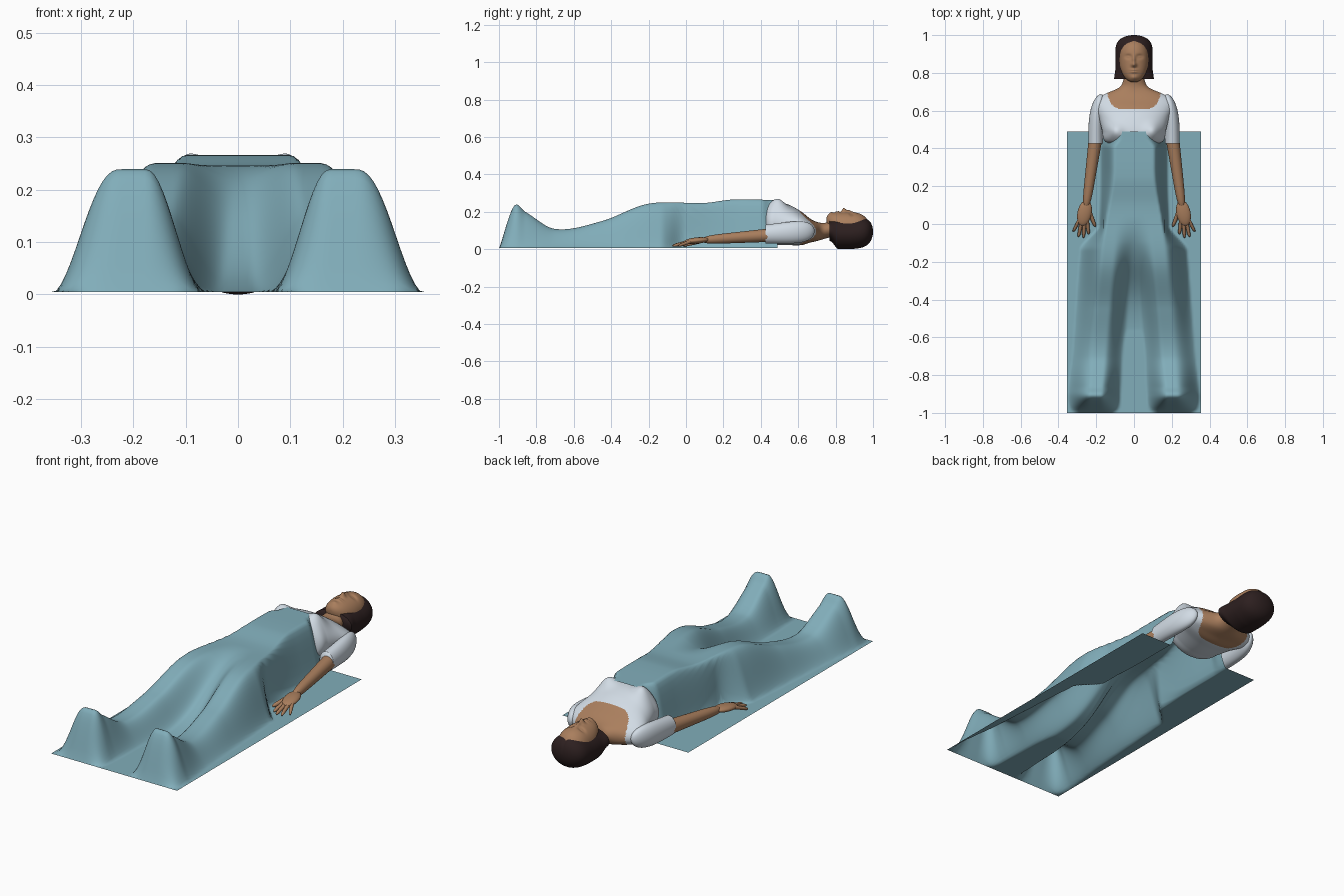
import bpy, bmesh, math

if "Cube" in bpy.data.objects:
    bpy.data.objects.remove(bpy.data.objects["Cube"])


def material(name, *rgb):
    mat = bpy.data.materials.new(name)
    mat.use_nodes = True
    mat.diffuse_color = (*rgb, 1)
    mat.node_tree.nodes["Principled BSDF"].inputs["Base Color"].default_value = (*rgb, 1)
    return mat


TEAL = material("teal cloth", .22, .42, .49)
WHITE = material("pale shirt", .64, .71, .78)
SKIN = material("skin", .4, .21, .11)
HAIR = material("dark hair", .026, .014, .014)


def mix(start, end, amount):
    return start + (end - start) * amount


def clamp(value):
    return min(max(value, 0), 1)


def ease(value):
    return (1 - math.cos(math.pi * clamp(value))) / 2


def dome(value, power=2):
    """Radius factor that closes a shape roundly as value goes to one."""
    return math.sqrt(max(1 - abs(value) ** power, .001))


def sample(rows, position):
    """Smooth interpolation of rows whose first entry is the position."""
    index = 0
    while index < len(rows) - 2 and position > rows[index + 1][0]:
        index += 1
    here, there = rows[index], rows[index + 1]
    before = rows[max(index - 1, 0)]
    after = rows[min(index + 2, len(rows) - 1)]
    span = there[0] - here[0]
    u = clamp((position - here[0]) / span)
    v = 1 - u
    values = []
    for p, a, b, n in list(zip(before, here, there, after))[1:]:
        slope_a = (b - p) / (there[0] - before[0]) * span
        slope_b = (n - a) / (after[0] - here[0]) * span
        values.append(a * v * v * (1 + 2 * u) + b * u * u * (1 + 2 * v)
                      + slope_a * u * v * v - slope_b * u * u * v)
    return values


def finish(name, bm, materials, mirror=False, rule=None):
    bmesh.ops.recalc_face_normals(bm, faces=bm.faces)
    for face in bm.faces:
        face.smooth = True
        if rule:
            face.material_index = rule(face.calc_center_median())
    mesh = bpy.data.meshes.new(name)
    bm.to_mesh(mesh)
    bm.free()
    for mat in materials:
        mesh.materials.append(mat)
    part = bpy.data.objects.new(name, mesh)
    bpy.context.collection.objects.link(part)
    if mirror:
        part.modifiers.new("mirror", 'MIRROR')


def loft(name, start, end, section, materials, steps=20, sides=24,
         mirror=False, rule=None, relief=None):
    """Ellipses along y; section(y) gives centre x, centre z, radius x, radius z."""
    bm = bmesh.new()
    rings = []
    for step in range(steps + 1):
        y = mix(start, end, ease(step / steps))
        centre_x, centre_z, radius_x, radius_z = section(y)
        ring = []
        for side in range(sides):
            angle = math.tau * side / sides
            x = centre_x + radius_x * math.cos(angle)
            z = centre_z + radius_z * math.sin(angle)
            if relief:
                z += relief(x, y) * math.sqrt(max(math.sin(angle), 0))
            ring.append(bm.verts.new((x, y, z)))
        rings.append(ring)
    for ring, following in zip(rings, rings[1:]):
        for side in range(sides):
            bm.faces.new((ring[side - 1], ring[side], following[side], following[side - 1]))
    bm.faces.new(rings[0])
    bm.faces.new(rings[-1])
    finish(name, bm, materials, mirror, rule)


def limb(name, tip, base, tip_radius, base_radius):
    """Mirrored pair of tapered tubes with a rounded tip."""
    def section(y):
        along = (y - tip[1]) / (base[1] - tip[1])
        radius = mix(tip_radius, base_radius, along) * dome(1 - along, 12)
        return mix(tip[0], base[0], along), mix(tip[2], base[2], along), radius, radius
    loft(name, tip[1], base[1], section, [SKIN], mirror=True)


def bump(x, y, centre_x, centre_y, width, length, height):
    return height * math.exp(-((x - centre_x) / width) ** 2 - ((y - centre_y) / length) ** 2)


# Blanket: one open sheet draped over feet, legs and trunk
RIDGE = [(-1, 0), (-.92, .23), (-.86, .2), (-.7, .108), (-.45, .15),
         (-.2, .243), (.1, .247), (.25, .265), (.5, .262)]


def drape_height(x, y):
    top = sample(RIDGE, y)[0]
    leg = clamp((y + .9) / .8)
    trunk = ease((y + .1) / .4)
    outer = mix(mix(.225, .155, leg), .1, trunk) - .035 * ease((y - .4) / .06)
    inner = outer - .05
    valley_edge = .06 * (1 - leg)
    valley = top * ease((y + .7) / .75) ** 1.3
    hem = mix(mix(.36, .29, leg), .185, ease((y + .14) / .14))
    if x < inner:
        z = mix(valley, top, ease((x - valley_edge) / (inner - valley_edge)))
    else:
        z = top * (1 - ease(clamp((x - outer) / (hem - outer)) ** 1.15))
    return max(z, .005)


bm = bmesh.new()
bmesh.ops.create_grid(bm, x_segments=80, y_segments=160, size=1)
for vert in bm.verts:
    x, y = vert.co.x * .356, mix(-1, .49, (vert.co.y + 1) / 2)
    vert.co = (x, y, drape_height(abs(x), y))
finish("blanket", bm, [TEAL])

# Torso in a scooped shirt, running into the neck: y, centre z, radius x, radius z
TORSO = [(.41, .13, .1, .08), (.44, .137, .155, .11), (.49, .138, .168, .116),
         (.56, .127, .185, .106), (.62, .11, .205, .088), (.66, .1, .2, .066),
         (.69, .095, .15, .054), (.72, .095, .082, .046), (.75, .1, .06, .042),
         (.83, .12, .045, .042)]
loft("torso", .41, .83, lambda y: (0, *sample(TORSO, y)), [WHITE, SKIN], 200, 160,
     rule=lambda c: int(c.y > .61 + .085 * abs(c.x / .142) ** 7),
     relief=lambda x, y: bump(abs(x), y, .105, .49, .045, .045, .04))


# Short sleeves with rounded shoulders
def sleeve_section(y):
    along = (y - .425) / .262
    close = dome(along, 5)
    return .203 - .028 * along ** 3, mix(.08, .097, along), .039 * close, mix(.05, .068, along) * close


loft("sleeves", .425, .687, sleeve_section, [WHITE], 24, 32, mirror=True)

# Arms, palms and fanned fingers
limb("arms", (.255, .08, .048), (.204, .45, .075), .022, .036)


def palm_section(y):
    along = (y - .058) / .068
    return .262 - .01 * along, .046 + .006 * along, .038 * dome(along), .017 * dome(along)


loft("palms", -.01, .126, palm_section, [SKIN], mirror=True)
limb("thumbs", (.205, -.015, .02), (.238, .07, .042), .009, .013)
for i, finger in enumerate(("index", "middle", "ring", "little")):
    reach = .012 * (i - 1.3) ** 2 - .075
    limb(finger + "_fingers", (.24 + .027 * i, reach, .018), (.25 + .012 * i, .03, .043), .008, .011)


# Head with eyes, nose, lips and chin raised from the face
def head_section(y):
    along = (y - .865) / .115
    close = dome(along, 2 if along < 0 else 3)
    return 0, .117 + .04 * min(along, 0) ** 2, .078 * close, .08 * close


def face_relief(x, y):
    side = abs(x)
    nose = bump(x, y, 0, .843, .013, .012, .02) + bump(x, y, 0, .868, .008, .022, .012)
    eyes = bump(side, y, .031, .886, .017, .011, -.011) + bump(side, y, .031, .885, .011, .006, .006)
    lips = sum(bump(x, y, 0, level, .018, .005, .007) for level in (.804, .816))
    return nose + eyes + lips + bump(x, y, 0, .775, .018, .012, .006)


loft("head", .7505, .9795, head_section, [SKIN], 90, 120, relief=face_relief)


# Bobbed hair with a flared hem and a centre parting
def hair_section(y):
    crown = max(y - .88, 0) / .12
    close = dome(crown, 4)
    hem = 1 - ease((y - .768) / .05)
    return 0, .083 + .012 * crown + .016 * hem, (.099 + .006 * hem) * close, .083 * close * (1 - hem / 3)


loft("hair", .768, 1, hair_section, [HAIR], 60, 64,
     relief=lambda x, y: bump(x, y, 0, .97, .008, .05, -.005))
